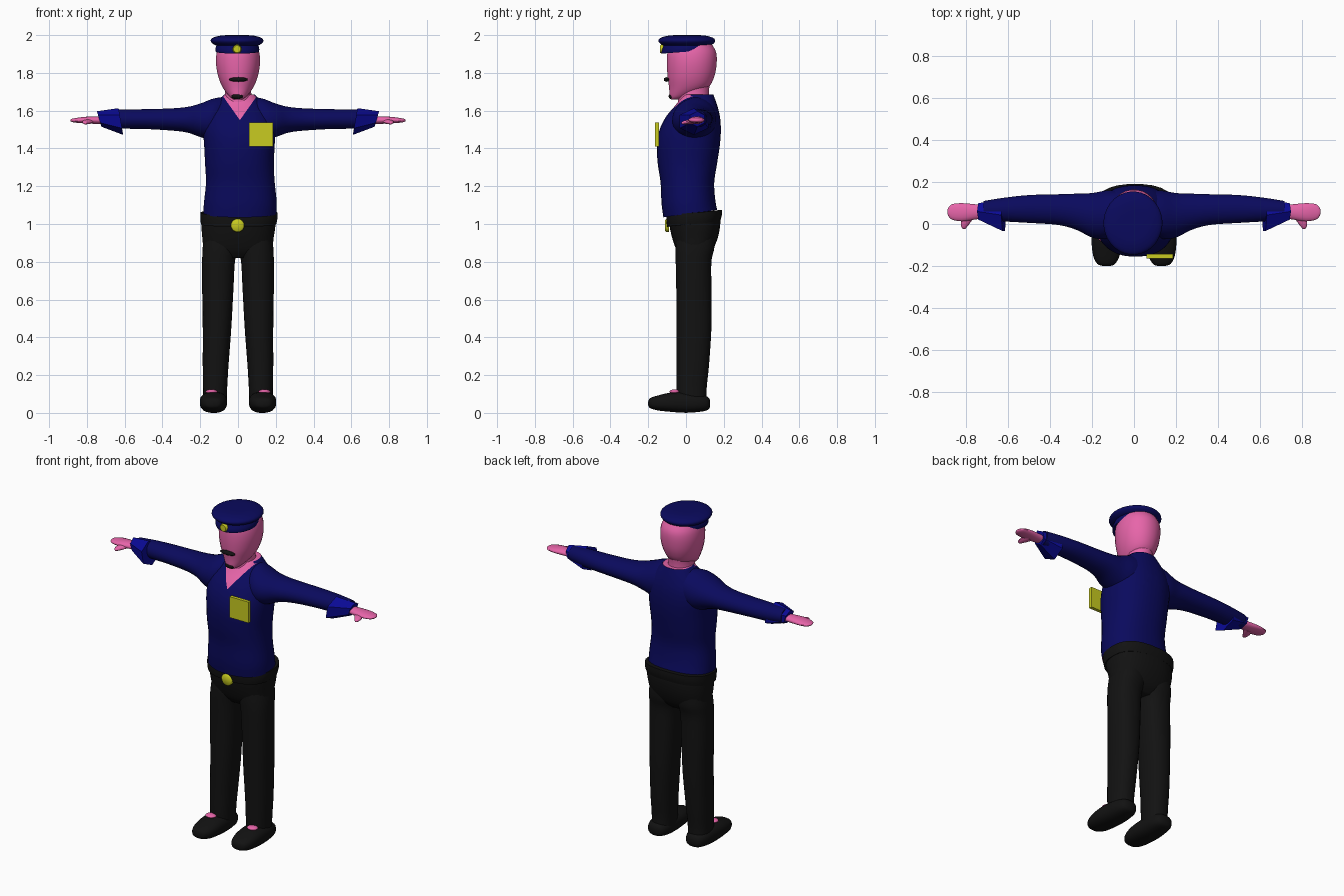
import bpy
import bmesh
import math
from mathutils import Vector

cube = bpy.data.objects.get("Cube")
if cube:
    bpy.data.objects.remove(cube, do_unlink=True)


def material(name, rgb):
    m = bpy.data.materials.new(name)
    m.use_nodes = True
    m.diffuse_color = (*rgb, 1)
    m.node_tree.nodes["Principled BSDF"].inputs["Base Color"].default_value = (*rgb, 1)
    return m


NAVY = material("navy cloth", (0.003, 0.003, 0.11))
BLUE = material("blue cuff", (0.003, 0.003, 0.30))
SKIN = material("pink skin", (0.80, 0.13, 0.40))
BLACK = material("black", (0.006, 0.006, 0.006))
YELLOW = material("yellow badge", (0.58, 0.60, 0.015))


def spline(rows, steps):
    """Smoothly interpolate rows of numbers."""
    out = []
    for i in range(len(rows) - 1):
        p0, p1, p2 = rows[max(i - 1, 0)], rows[i], rows[i + 1]
        p3 = rows[min(i + 2, len(rows) - 1)]
        for k in range(steps):
            t = k / steps
            out.append([0.5 * (2 * b + (c - a) * t + (2 * a - 5 * b + 4 * c - d) * t * t
                               + (3 * b - a - 3 * c + d) * t ** 3)
                        for a, b, c, d in zip(p0, p1, p2, p3)])
    return out + [list(rows[-1])]


def finish(bm, name, mats, smooth=True):
    bmesh.ops.recalc_face_normals(bm, faces=bm.faces[:])
    me = bpy.data.meshes.new(name)
    bm.to_mesh(me)
    bm.free()
    for m in mats:
        me.materials.append(m)
    ob = bpy.data.objects.new(name, me)
    bpy.context.collection.objects.link(ob)
    if smooth:
        bpy.ops.object.select_all(action='DESELECT')
        ob.select_set(True)
        bpy.context.view_layer.objects.active = ob
        bpy.ops.object.shade_smooth_by_angle(angle=math.radians(50))
    return ob


def loft_mesh(axis, rows, sides=28, steps=4, power=2.0, tilt=None):
    """Rows: position on axis, then low/high extents on the other two axes."""
    bm = bmesh.new()
    rings = []
    for p, a0, a1, b0, b1 in spline(rows, steps):
        ring = []
        for i in range(sides):
            t = 2 * math.pi * (i + 0.5) / sides
            c, s = math.cos(t), math.sin(t)
            u = (a0 + a1) / 2 + (a1 - a0) / 2 * math.copysign(abs(c) ** (2 / power), c)
            v = (b0 + b1) / 2 + (b1 - b0) / 2 * math.copysign(abs(s) ** (2 / power), s)
            q = p + (tilt(p) * s if tilt else 0)
            ring.append(bm.verts.new({'x': (q, u, v), 'y': (u, q, v), 'z': (u, v, q)}[axis]))
        rings.append(ring)
    for r0, r1 in zip(rings, rings[1:]):
        for i in range(sides):
            j = (i + 1) % sides
            bm.faces.new((r0[i], r0[j], r1[j], r1[i]))
    bm.faces.new(rings[0])
    bm.faces.new(rings[-1])
    return bm


def loft(name, mat, axis, rows, smooth=True, mirror=False, **kw):
    bm = loft_mesh(axis, rows, **kw)
    if mirror:
        bmesh.ops.scale(bm, vec=(-1, 1, 1), verts=bm.verts[:])
    return finish(bm, name, [mat], smooth)


def ellipsoid(name, mat, centre, radii, mirror=False):
    bm = bmesh.new()
    bmesh.ops.create_uvsphere(bm, u_segments=16, v_segments=10, radius=1)
    bmesh.ops.scale(bm, vec=radii, verts=bm.verts[:])
    c = Vector(centre)
    if mirror:
        c.x = -c.x
    bmesh.ops.translate(bm, vec=c, verts=bm.verts[:])
    return finish(bm, name, [mat])


# Shirt body, with the open neck cut in along two slanted lines
bm = loft_mesh('z', [
    (1.055, -.185, .205, -.12, .165), (1.12, -.18, .205, -.13, .155),
    (1.22, -.17, .195, -.135, .15), (1.32, -.175, .19, -.15, .165),
    (1.42, -.18, .195, -.155, .18), (1.50, -.185, .195, -.14, .185),
    (1.57, -.17, .18, -.105, .18), (1.63, -.125, .14, -.055, .165),
    (1.685, -.075, .09, -.015, .145)],
    sides=36, power=2.3, tilt=lambda z: 0.02 * max(0, 1 - (z - 1.055) / 0.15))
TIP = Vector((0.01, 0, 1.55))
sides_of_v = [Vector((s * 0.12, 0, -0.085)) for s in (-1, 1)]
for n in sides_of_v:
    bmesh.ops.bisect_plane(bm, geom=bm.verts[:] + bm.edges[:] + bm.faces[:],
                           plane_co=TIP, plane_no=n)
for f in bm.faces:
    c = f.calc_center_median()
    in_v = all((c - TIP).dot(n) < 0 for n in sides_of_v)
    if (in_v and c.y < 0.03) or len(f.verts) > 12:
        f.material_index = 1
finish(bm, "shirt_body", [NAVY, SKIN])

# Trousers top and belt
loft("trouser_hips", BLACK, 'z', [
    (.82, -.10, .10, -.02, .10), (.86, -.175, .175, -.05, .14),
    (.93, -.19, .19, -.075, .17), (1.0, -.195, .20, -.09, .182), (1.05, -.195, .20, -.10, .18)],
    power=2.4)
loft("belt", BLACK, 'z', [
    (1.0, -.197, .203, -.10, .182), (1.03, -.20, .21, -.105, .19), (1.06, -.20, .21, -.105, .19)],
    power=2.5, steps=2, tilt=lambda z: 0.015)

# Limbs, feet and hands, one pass per side
for side, flip in (("left", False), ("right", True)):
    loft(side + "_sleeve", NAVY, 'x', [
        (.06, -.02, .16, 1.46, 1.675), (.13, -.07, .16, 1.44, 1.665),
        (.20, -.065, .148, 1.46, 1.638), (.27, -.03, .145, 1.484, 1.62),
        (.36, -.005, .142, 1.495, 1.612), (.50, .005, .138, 1.503, 1.608),
        (.62, .012, .125, 1.505, 1.606), (.715, .02, .11, 1.515, 1.60)], mirror=flip)
    loft(side + "_cuff", BLUE, 'x', [
        (.62, -.045, .13, 1.472, 1.613), (.735, .015, .105, 1.515, 1.597)],
        sides=6, steps=1, smooth=False, mirror=flip, tilt=lambda x: 0.012)
    loft(side + "_hand", SKIN, 'x', [
        (.70, .03, .09, 1.53, 1.57), (.76, .02, .095, 1.53, 1.57),
        (.82, .012, .10, 1.533, 1.567), (.865, .02, .095, 1.537, 1.56),
        (.882, .035, .08, 1.541, 1.556), (.888, .05, .065, 1.546, 1.552)],
        sides=16, steps=3, mirror=flip)
    loft(side + "_thumb", SKIN, 'y', [
        (.045, .755, .815, 1.53, 1.56), (.01, .775, .825, 1.528, 1.552),
        (-.015, .795, .822, 1.527, 1.545), (-.024, .803, .813, 1.53, 1.538)],
        sides=10, steps=2, mirror=flip)
    loft(side + "_trouser_leg", BLACK, 'z', [
        (.05, .06, .185, -.045, .11), (.13, .057, .185, -.05, .11),
        (.25, .05, .187, -.05, .122), (.45, .035, .187, -.052, .135),
        (.65, .024, .19, -.052, .135), (.80, .016, .19, -.055, .135),
        (.87, .0, .188, -.055, .15), (.93, .0, .18, -.05, .15)],
        power=2.3, mirror=flip)
    loft(side + "_shoe", BLACK, 'y', [
        (-.20, .115, .145, .04, .06), (-.19, .09, .175, .025, .078),
        (-.15, .068, .195, .013, .092), (-.08, .058, .203, .005, .108),
        (0, .058, .20, .0, .11), (.07, .062, .193, .005, .10),
        (.115, .08, .175, .015, .085), (.128, .11, .145, .035, .065)],
        sides=20, power=2.5, mirror=flip)
    ellipsoid(side + "_ankle", SKIN, (.14, -.06, .113), (.032, .028, .011), flip)

# Neck, head and facial hair
loft("neck", SKIN, 'z', [
    (1.55, -.07, .08, -.05, .12), (1.63, -.075, .08, -.045, .125),
    (1.70, -.068, .07, -.04, .122), (1.77, -.075, .075, -.04, .13)])
loft("head", SKIN, 'z', [
    (1.66, -.022, .022, -.08, -.035), (1.675, -.045, .045, -.087, .02),
    (1.72, -.08, .08, -.09, .115), (1.78, -.105, .105, -.098, .15),
    (1.85, -.117, .117, -.102, .163), (1.91, -.113, .113, -.098, .16),
    (1.955, -.095, .095, -.075, .135)], power=2.1)
ellipsoid("moustache", BLACK, (.002, -.102, 1.765), (.05, .016, .012))
ellipsoid("chin_beard", BLACK, (-.003, -.072, 1.676), (.032, .02, .016))

# Peaked cap
loft("cap_band", NAVY, 'z', [
    (1.912, -.118, .112, -.13, .13), (1.93, -.12, .113, -.13, .133),
    (1.955, -.11, .105, -.12, .13)], steps=3, tilt=lambda z: 0.01)
loft("cap_crown", NAVY, 'z', [
    (1.94, -.10, .09, -.10, .115), (1.95, -.128, .118, -.13, .14),
    (1.968, -.145, .135, -.147, .155), (1.985, -.135, .125, -.135, .145),
    (1.997, -.095, .085, -.095, .105), (2.0, -.05, .04, -.05, .06)], sides=32)

# Round cap badge and belt buckle, square chest badge
for name, x, z, r, y in (("cap_badge", -.005, 1.926, .024, -.132),
                         ("belt_buckle", -.002, .992, .036, -.105)):
    loft(name, YELLOW, 'y', [
        (y - .006, x - r * .8, x + r * .8, z - r * .8, z + r * .8),
        (y, x - r, x + r, z - r, z + r), (y + .015, x - r, x + r, z - r, z + r)],
        sides=12, steps=1)
bm = bmesh.new()
bmesh.ops.create_cube(bm, size=1)
bmesh.ops.scale(bm, vec=(.127, .02, .127), verts=bm.verts[:])
bmesh.ops.translate(bm, vec=(.122, -.153, 1.473), verts=bm.verts[:])
finish(bm, "chest_badge", [YELLOW], smooth=False)
